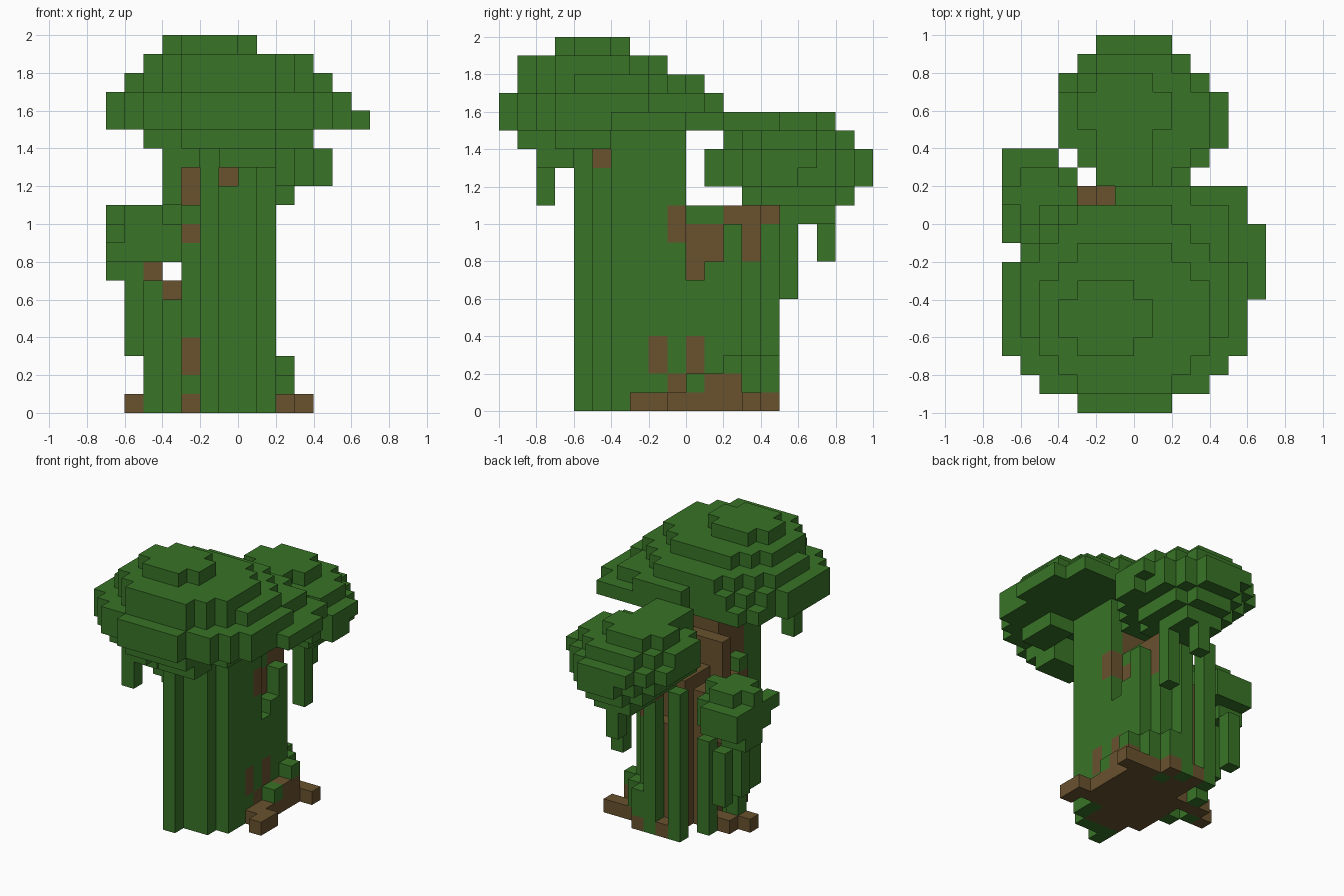
import bpy
import bmesh
from mathutils import Vector

UNIT = 0.1
cells = {}  # block position -> part name

old = bpy.data.objects.get("Cube")
if old:
    bpy.data.objects.remove(old, do_unlink=True)


def make_material(name, colour):
    mat = bpy.data.materials.new(name)
    mat.use_nodes = True
    mat.diffuse_color = colour
    mat.node_tree.nodes["Principled BSDF"].inputs["Base Color"].default_value = colour
    return mat


leaf_green = make_material("leaf green", (0.040, 0.174, 0.020, 1))
bark_brown = make_material("bark brown", (0.142, 0.085, 0.028, 1))


def box(part, x0, x1, y0, y1, z0, z1):
    """Fill a block range with one part."""
    for x in range(x0, x1):
        for y in range(y0, y1):
            for z in range(z0, z1):
                cells[x, y, z] = part


def disc(part, x0, x1, y0, y1, z):
    """Fill an elliptical layer inside the given bounds."""
    for x in range(x0, x1):
        for y in range(y0, y1):
            dx = (2 * x + 1 - x0 - x1) / (x1 - x0)
            dy = (2 * y + 1 - y0 - y1) / (y1 - y0)
            if dx * dx + dy * dy <= 1:
                cells[x, y, z] = part


# Trunk core: tall front stem, lower rear stem with a limb under the rear crown
box("trunk", -2, 1, -4, -1, 0, 15)
box("trunk", -2, 1, -1, 0, 0, 13)
box("trunk", -3, 1, -2, 2, 0, 10)
box("trunk", -2, 1, 2, 3, 0, 10)
box("trunk", -2, 1, 3, 4, 0, 8)
box("trunk", -3, -2, -1, 0, 10, 13)
box("trunk", -2, 1, 0, 3, 10, 11)
box("trunk", 0, 1, 3, 4, 8, 11)
box("trunk", -1, 0, 4, 5, 10, 11)

# Ivy covering the front, the +x side and the rear of the trunk
box("ivy", -2, -1, -6, -4, 0, 15)
box("ivy", -1, 0, -5, -4, 0, 12)
box("ivy", 0, 1, -5, -4, 0, 13)
box("ivy", 1, 2, -4, 0, 0, 15)
box("ivy", 1, 2, 0, 1, 0, 7)
box("ivy", 1, 2, 1, 2, 0, 8)
box("ivy", 1, 2, 2, 3, 0, 10)
box("ivy", 0, 1, 0, 2, 10, 11)
box("ivy", 0, 1, 3, 4, 0, 8)
box("ivy", -1, 0, 4, 5, 0, 10)
box("ivy", -3, -2, -3, -2, 0, 11)
box("ivy", -3, -2, 4, 5, 0, 11)

# Ivy strands standing on the -x side
box("ivy", -5, -4, 0, 1, 0, 7)
box("ivy", -4, -3, -1, 0, 0, 6)
box("ivy", -4, -3, 2, 3, 0, 7)
box("ivy", -6, -5, 3, 4, 3, 7)
box("ivy", -6, -5, 1, 2, 3, 7)

# Bare bark showing through the ivy
for z0, z1 in ((0, 1), (2, 4), (9, 10)):
    box("trunk", -3, -2, -3, -2, z0, z1)
for y, z0, z1 in ((-2, 2, 4), (0, 2, 4), (-1, 1, 2), (-1, 9, 11)):
    box("trunk", 1, 2, y, y + 1, z0, z1)
box("trunk", 0, 1, -5, -4, 13, 14)

# Side branch
box("branch", -4, -3, 0, 1, 6, 7)
box("branch", -5, -4, 1, 2, 7, 9)

# Roots spreading on the ground
box("roots", 1, 3, -2, 3, 0, 1)
box("roots", 3, 4, -3, -1, 0, 1)
box("roots", 1, 4, 3, 4, 0, 1)
box("roots", -2, -1, 4, 5, 0, 1)
box("roots", 0, 1, 4, 5, 0, 1)
box("roots", -6, -5, 0, 1, 0, 1)
box("roots", -5, -3, 1, 2, 0, 1)
box("roots", 2, 3, 1, 3, 1, 2)

# Moss on the roots
box("moss", 2, 3, 0, 1, 1, 2)
box("moss", 2, 3, 2, 3, 2, 3)
box("moss", 1, 2, 3, 4, 1, 3)
box("moss", 0, 1, 4, 5, 1, 3)

# Main crown, stacked layers with a wider brim at the rear and on the +x side
for layer in ((-7, 6, -10, 1, 15), (-7, 6, -10, 1, 16), (-6, 5, -9, 1, 17),
              (-5, 4, -9, -1, 18), (-4, 1, -7, -3, 19)):
    disc("main_crown", *layer)
box("main_crown", -6, 6, -2, 0, 15, 16)
box("main_crown", -5, 6, 0, 1, 15, 16)
box("main_crown", -1, 6, 1, 2, 15, 16)
box("main_crown", -4, 5, -1, 1, 16, 17)
box("main_crown", -1, 3, 1, 2, 16, 17)
box("main_crown", 6, 7, -4, 0, 15, 16)

# Leaf clumps under the front of the main crown
box("main_crown", -5, -2, -8, -5, 14, 15)
box("main_crown", -3, 2, -9, -6, 14, 15)
box("main_crown", 2, 4, -7, -4, 14, 15)
box("main_crown", -4, -2, -8, -6, 13, 14)
box("main_crown", -1, 2, -8, -6, 13, 14)

# Rear crown
for layer in ((-2, 3, 3, 9, 11), (-3, 4, 1, 10, 12), (-3, 4, 1, 10, 13),
              (-4, 3, 3, 10, 13), (-4, 4, 2, 9, 14)):
    disc("rear_crown", *layer)
box("rear_crown", 4, 5, 4, 7, 13, 14)
box("rear_crown", 4, 5, 4, 6, 12, 13)
box("rear_crown", -4, -3, 4, 5, 13, 14)
box("rear_crown", -2, 1, 2, 8, 15, 16)
box("rear_crown", -3, 2, 5, 7, 15, 16)
box("rear_crown", -1, 2, 5, 8, 10, 11)

# Small side crown
box("side_crown", -7, -5, 1, 3, 7, 8)
box("side_crown", -7, -4, 0, 4, 8, 9)
box("side_crown", -4, -3, 0, 3, 8, 9)
box("side_crown", -7, -4, 1, 4, 9, 10)
box("side_crown", -7, -6, -1, 1, 9, 10)
box("side_crown", -6, -3, 0, 3, 9, 10)
disc("side_crown", -7, -3, 0, 3, 10)

# Hanging vines
box("hanging_vines", -4, -3, -8, -7, 11, 15)
box("hanging_vines", 0, 1, 7, 8, 8, 11)
box("hanging_vines", 1, 2, 5, 6, 6, 11)

# Turn each part into a mesh of its outer block faces
AXES = [Vector(a) for a in ((1, 0, 0), (0, 1, 0), (0, 0, 1))]
BARK_PARTS = {"trunk", "branch", "roots"}
for part in sorted(set(cells.values())):
    bm = bmesh.new()
    for cell, owner in cells.items():
        if owner != part:
            continue
        centre = Vector(cell) + Vector((0.5, 0.5, 0.5))
        for i in range(3):
            for sign in (-1, 1):
                n = AXES[i] * sign
                if tuple(int(c) for c in Vector(cell) + n) in cells:
                    continue
                a, b = AXES[(i + 1) % 3], AXES[(i + 2) % 3] * sign
                corners = (-a - b, a - b, a + b, b - a)
                bm.faces.new([bm.verts.new((centre + (n + c) / 2) * UNIT) for c in corners])
    bmesh.ops.remove_doubles(bm, verts=bm.verts, dist=UNIT / 100)
    mesh = bpy.data.meshes.new(part)
    bm.to_mesh(mesh)
    bm.free()
    mesh.materials.append(bark_brown if part in BARK_PARTS else leaf_green)
    bpy.context.collection.objects.link(bpy.data.objects.new(part, mesh))
